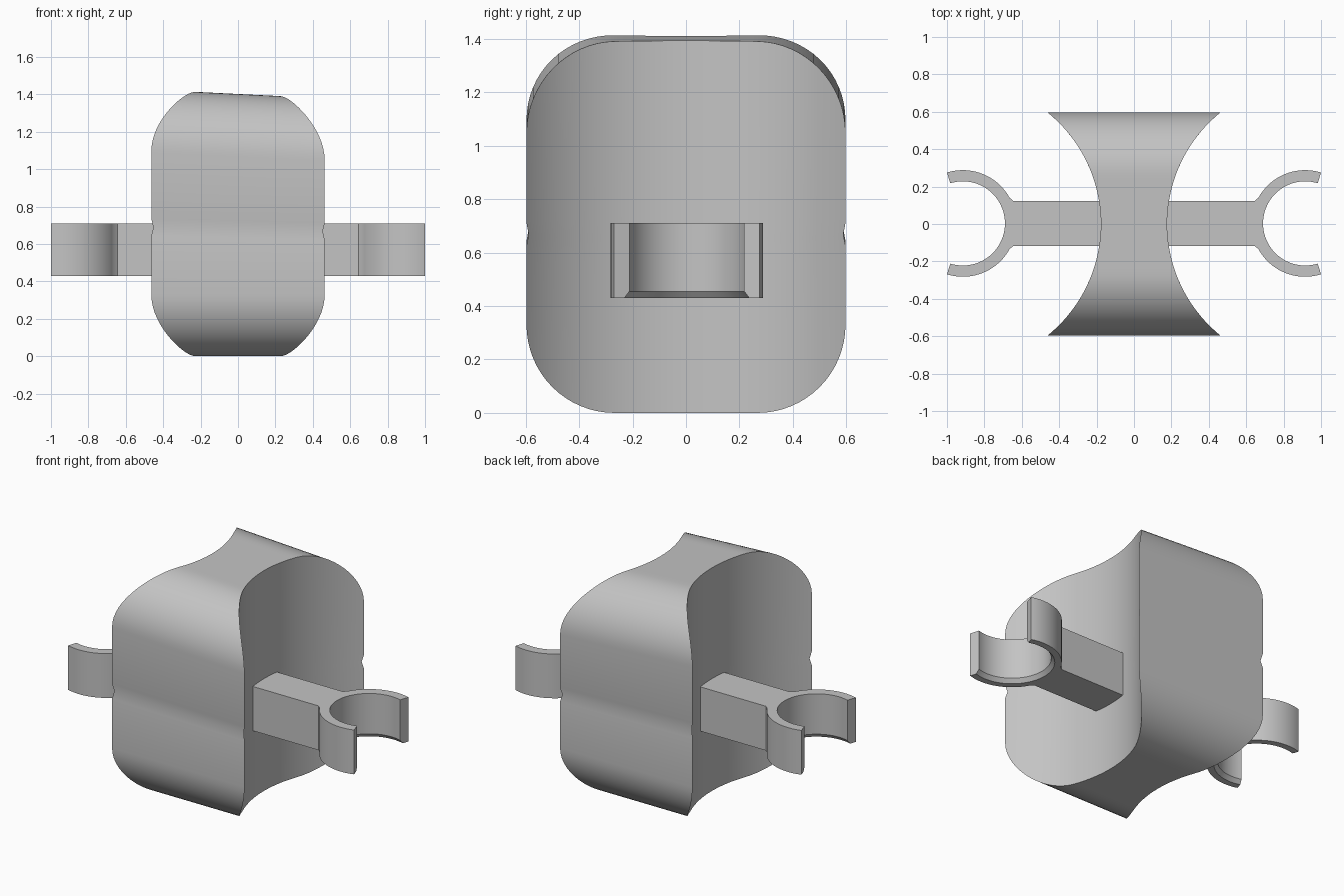
import bpy, bmesh, math

if "Cube" in bpy.data.objects:
    bpy.data.objects.remove(bpy.data.objects["Cube"])

grey = bpy.data.materials.new("plain grey")
grey.diffuse_color = (0.55, 0.55, 0.55, 1)
grey.use_nodes = True
grey.node_tree.nodes["Principled BSDF"].inputs["Base Color"].default_value = grey.diffuse_color


def finish(name, verts, faces):
    mesh = bpy.data.meshes.new(name)
    mesh.from_pydata(verts, [], faces)
    bm = bmesh.new()
    bm.from_mesh(mesh)
    bmesh.ops.recalc_face_normals(bm, faces=bm.faces)
    bm.to_mesh(mesh)
    bm.free()
    mesh.materials.append(grey)
    ob = bpy.data.objects.new(name, mesh)
    bpy.context.collection.objects.link(ob)
    bpy.ops.object.select_all(action='DESELECT')
    ob.select_set(True)
    bpy.context.view_layer.objects.active = ob
    bpy.ops.object.shade_smooth_by_angle(angle=math.radians(30))


# Body: rounded block, sides scooped by a cylinder, top slightly tilted
HALF, R, SCOOP = 0.597, 0.33, 0.766


def half_width(y):
    return 0.177 + SCOOP - math.sqrt(SCOOP ** 2 - y * y)


right_half = [(0.27 * i / 8, 0.0) for i in range(8)]
for i in range(17):
    a = math.pi / 2 * i / 16
    right_half.append((HALF - R + R * math.sin(a), R * (1 - math.cos(a))))
sections = [(-y, d) for y, d in reversed(right_half[1:])] + right_half

# rows up the height: (fraction, pinch of the shallow groove)
rows = [(0, 0), (0.41, 0), (0.47, 0.014), (0.53, 0), (1, 0)]
verts, faces = [], []
for y, drop in sections:
    for t, pinch in rows:
        yy = y * (1 - pinch)
        for s in (-1, 1):
            x = s * half_width(yy)
            top = 1.402 - 0.05 * x - drop
            verts.append((x, yy, drop + t * (top - drop)))
K = len(rows)
N = len(sections)


def vid(j, k, s):
    return (j * K + k) * 2 + s


for j in range(N - 1):
    for s in (0, 1):
        for k in range(K - 1):
            faces.append((vid(j, k, s), vid(j + 1, k, s),
                          vid(j + 1, k + 1, s), vid(j, k + 1, s)))
    for k in (0, K - 1):
        faces.append((vid(j, k, 0), vid(j, k, 1), vid(j + 1, k, 1), vid(j + 1, k, 0)))
for j in (0, N - 1):
    for k in range(K - 1):
        faces.append((vid(j, k, 0), vid(j, k, 1), vid(j, k + 1, 1), vid(j, k + 1, 0)))
finish("body", verts, faces)


# Clip arms: bar ending in an open ring, inner bottom edge chamfered
def outline(inner):
    cx, outer, tip, root = 0.915, 0.285, 72.65, 151
    def arc(r, a0, a1, n):
        return [(cx + r * math.cos(math.radians(a0 + (a1 - a0) * i / n)),
                 r * math.sin(math.radians(a0 + (a1 - a0) * i / n))) for i in range(n + 1)]
    return ([(0.15, -0.12), (0.645, -0.12)]
            + arc(outer, 360 - root, 360 - tip, 20)
            + arc(inner, 360 - tip, tip, 48)
            + arc(outer, tip, root, 20)
            + [(0.645, 0.12), (0.15, 0.12)])


def clip_arm(name, side):
    verts, faces = [], []
    for z, inner in ((0.43, 0.245), (0.455, 0.225), (0.71, 0.225)):
        loop = outline(inner)
        n = len(loop)
        verts += [(side * x, y + 0.003, z) for x, y in loop]
    for k in range(2):
        for i in range(n):
            i2 = (i + 1) % n
            faces.append((k * n + i, k * n + i2, (k + 1) * n + i2, (k + 1) * n + i))
    faces += [tuple(range(n)), tuple(range(2 * n, 3 * n))]
    finish(name, verts, faces)


clip_arm("right_clip_arm", 1)
clip_arm("left_clip_arm", -1)
